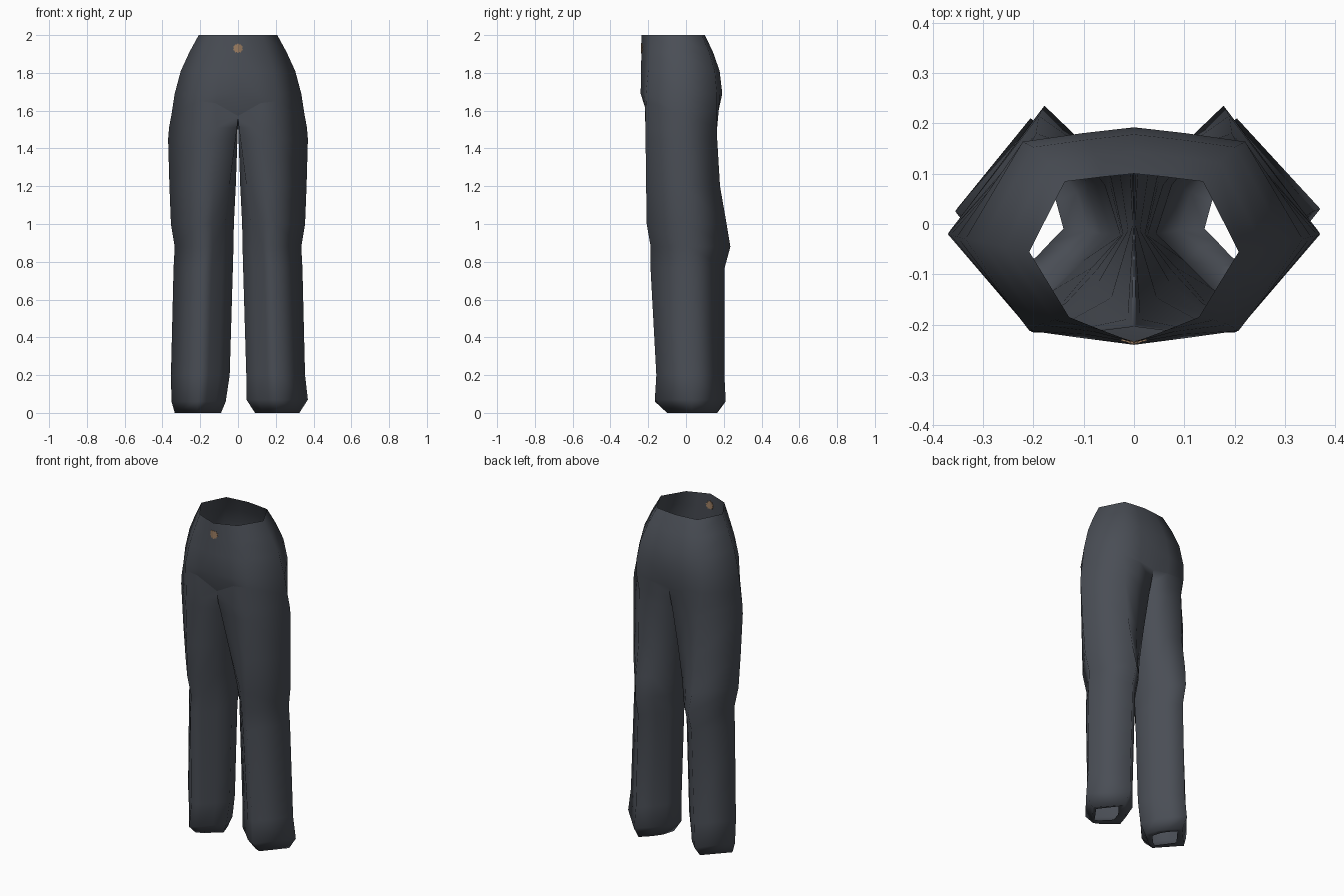
import bpy
import bmesh
import math

default_cube = bpy.data.objects.get("Cube")
if default_cube:
    bpy.data.objects.remove(default_cube, do_unlink=True)


def make_material(name, colour):
    material = bpy.data.materials.new(name)
    material.use_nodes = True
    material.diffuse_color = colour
    shader = material.node_tree.nodes["Principled BSDF"]
    shader.inputs["Base Color"].default_value = colour
    shader.inputs["Roughness"].default_value = 0.8
    return material


def make_object(name, mesh_builder, material, smooth):
    bmesh.ops.recalc_face_normals(mesh_builder, faces=mesh_builder.faces[:])
    mesh = bpy.data.meshes.new(name)
    mesh_builder.to_mesh(mesh)
    mesh_builder.free()
    mesh.materials.append(material)
    for polygon in mesh.polygons:
        polygon.use_smooth = smooth
    obj = bpy.data.objects.new(name, mesh)
    bpy.context.collection.objects.link(obj)
    return obj


def bridge(builder, upper, lower, closed):
    """Join two rows of vertices with quads."""
    count = len(upper)
    for i in range(count if closed else count - 1):
        j = (i + 1) % count
        builder.faces.new((upper[i], upper[j], lower[j], lower[i]))


def torso_points(z, width, side_y, front, front_drop, back):
    """Half ring from the front centre, round the hip, to the back centre."""
    back_drop = 0.1 * width - 0.005
    return [
        (0, front, z),
        (0.32 * width, front + front_drop * 0.5, z),
        (0.62 * width, front + front_drop, z),
        (width, side_y, z),
        (0.66 * width, back - back_drop, z),
        (0.3 * width, back - back_drop * 0.4, z),
        (0, back, z),
    ]


# Leg cross-sections: full at the thigh, diamond-shaped at the shin
thigh_section = [(0.01, -0.93), (0.3, -1), (0.55, -1), (1, 0),
                 (0.55, 1), (0.3, 1), (0.01, 0.95), (0, 0)]
shin_section = [(0.18, -0.46), (0.36, -0.82), (0.52, -1), (1, 0),
                (0.49, 1), (0.26, 0.68), (0.1, 0.38), (0, -0.12)]


def leg_points(z, inner, outer, side_y, front, back, fullness=0):
    """Closed ring of a leg, in the same order as the torso half ring."""
    ring = []
    for (u0, v0), (u1, v1) in zip(shin_section, thigh_section):
        u = u0 + (u1 - u0) * fullness
        v = v0 + (v1 - v0) * fullness
        ring.append((inner + u * (outer - inner), v * (front if v < 0 else back), z))
    ring[3] = (outer, side_y, z)
    return ring


# Rows: height, half width, side seam y, front y, front drop, back y
torso_rows = [
    (2.0, 0.208, -0.055, -0.235, 0.05, 0.1),
    (1.91, 0.257, -0.045, -0.236, 0.045, 0.143),
    (1.81, 0.303, -0.035, -0.238, 0.038, 0.178),
    (1.69, 0.335, -0.03, -0.24, 0.028, 0.192),
]

# Lower edge of the seat, cut up towards the hips
seat_edge = [(0, -0.203, 1.572), (0.12, -0.218, 1.64), (0.205, -0.212, 1.65),
             (0.352, -0.025, 1.58), (0.22, 0.164, 1.6), (0.1, 0.172, 1.59),
             (0, 0.168, 1.58)]
crotch_point = (0, -0.01, 1.55)

# Rows: height, inner x, outer x, side seam y, front depth, back depth, fullness
leg_rows = [
    (1.51, 0.001, 0.365, -0.022, 0.215, 0.165, 1),
    (1.45, 0.003, 0.37, -0.02, 0.214, 0.165, 0.9),
    (1.2, 0.012, 0.363, -0.01, 0.211, 0.18, 0.5),
    (1.0, 0.022, 0.355, 0, 0.208, 0.215, 0.2),
    (0.88, 0.024, 0.335, 0.012, 0.187, 0.235, 0.08),
    (0.77, 0.027, 0.341, 0.015, 0.188, 0.205),
    (0.2, 0.044, 0.355, 0.025, 0.157, 0.203),
]
hem_lip = (0.008, 0.14, 0.29, 0.02, 0.08, 0.12)
left_hem = [(0.07, 0.045, 0.37, 0.03, 0.165, 0.21),
            (0, 0.09, 0.325, 0.03, 0.1, 0.165)]
right_hem = [(0.06, 0.065, 0.352, 0.03, 0.165, 0.21),
             (0, 0.09, 0.335, 0.03, 0.1, 0.165)]

# Trousers: both halves share the centre seam
cloth = make_material("dark slate cloth", (0.068, 0.076, 0.092, 1))
builder = bmesh.new()
for side, hem in ((1, left_hem), (-1, right_hem)):

    def add_row(points):
        return [builder.verts.new((side * x, y, z)) for x, y, z in points]

    rows = [add_row(torso_points(*row)) for row in torso_rows]
    rows.append(add_row(seat_edge))
    for upper, lower in zip(rows, rows[1:]):
        bridge(builder, upper, lower, closed=False)

    leg = [rows[-1] + add_row([crotch_point])]
    leg += [add_row(leg_points(*row)) for row in leg_rows + hem + [hem_lip]]
    for upper, lower in zip(leg, leg[1:]):
        bridge(builder, upper, lower, closed=True)

    # Crisp crease under the front panel and the seat
    seat = rows[-1]
    for a, b in ((0, 1), (1, 2), (4, 5), (5, 6)):
        builder.edges.get((seat[a], seat[b])).smooth = False

bmesh.ops.remove_doubles(builder, verts=builder.verts[:], dist=0.0005)
make_object("trousers", builder, cloth, smooth=True)

# Waist button: thin scalloped plate bent along the front seam
brass = make_material("dull brass", (0.33, 0.205, 0.12, 1))
builder = bmesh.new()
centre_z, steps, bend = 1.93, 20, 0.29
for side in (1, -1):
    outline = []
    for i in range(steps // 2 + 1):
        angle = math.pi * i / (steps // 2)
        radius = 0.027 if i % 2 == 0 else 0.021
        x = radius * math.sin(angle)
        outline.append(builder.verts.new(
            (side * x, -0.2362 + bend * x, centre_z + radius * math.cos(angle))))
    builder.faces.new(outline)
bmesh.ops.remove_doubles(builder, verts=builder.verts[:], dist=0.0005)
button = make_object("waist_button", builder, brass, smooth=False)
plate = button.modifiers.new("plate", 'SOLIDIFY')
plate.thickness = 0.006
plate.offset = 0
